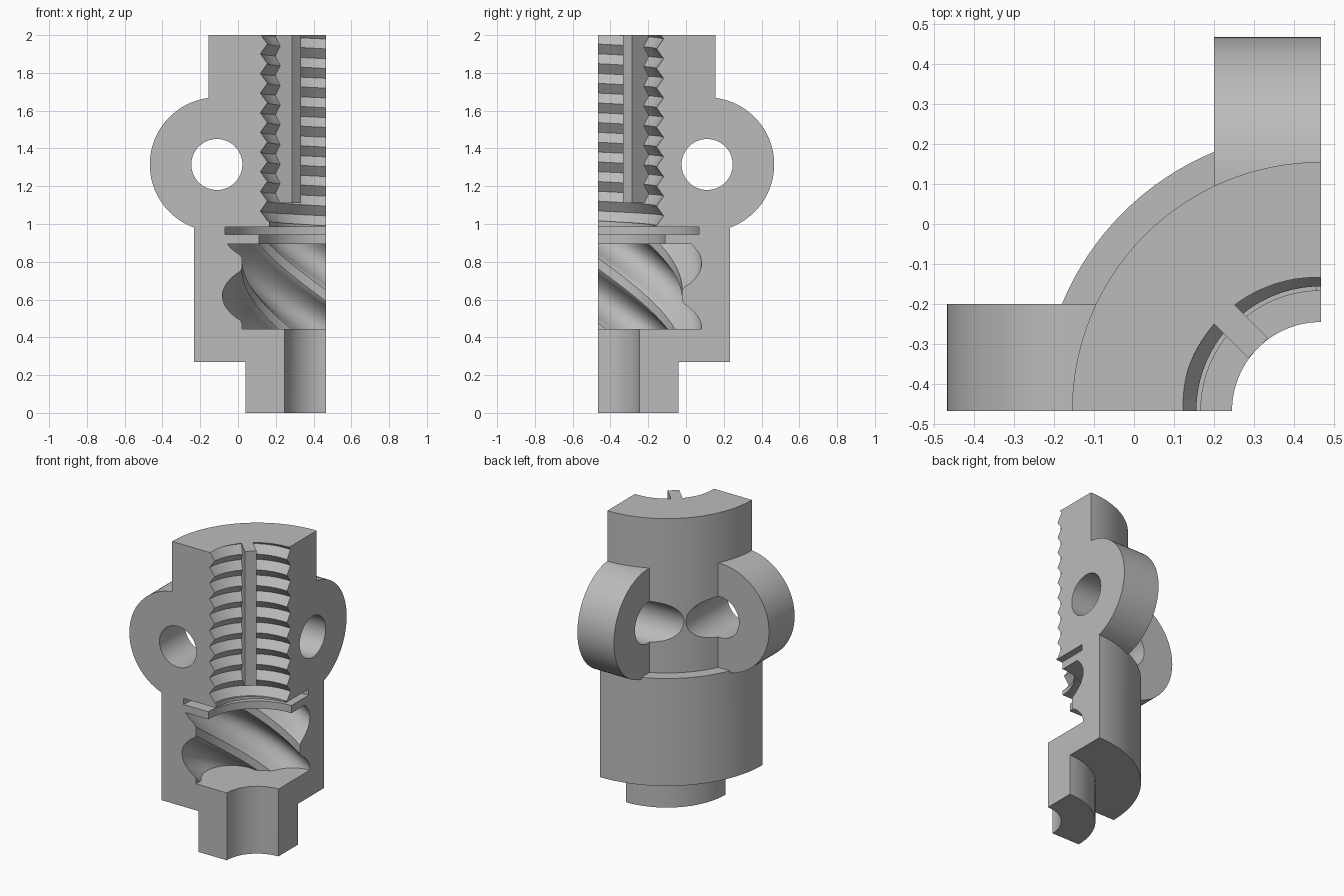
import bpy, bmesh
from math import sin, cos, radians, sqrt, pi
from mathutils import Matrix, Vector

if "Cube" in bpy.data.objects:
    bpy.data.objects.remove(bpy.data.objects["Cube"])

AXIS = (0.467, -0.467, 0)      # turning axis of the sectioned body


def polar(r, deg, z):
    return (r * cos(radians(deg)), r * sin(radians(deg)), z)


def finish(bm, name):
    bmesh.ops.recalc_face_normals(bm, faces=bm.faces)
    me = bpy.data.meshes.new(name)
    bm.to_mesh(me)
    bm.free()
    ob = bpy.data.objects.new(name, me)
    bpy.context.collection.objects.link(ob)
    return ob


def revolve(profile, name, steps=128):
    bm = bmesh.new()
    vs = [bm.verts.new((r, 0, z)) for r, z in profile]
    es = [bm.edges.new(p) for p in zip(vs, vs[1:])]
    bmesh.ops.spin(bm, geom=vs + es, cent=(0, 0, 0), axis=(0, 0, 1),
                   angle=2 * pi, steps=steps)
    bmesh.ops.remove_doubles(bm, verts=bm.verts, dist=1e-5)
    return finish(bm, name)


def loft(rings, name, cap=True):
    """Skin closed rings of points and cap both ends."""
    bm = bmesh.new()
    vr = [[bm.verts.new(p) for p in ring] for ring in rings]
    n = len(rings[0])
    for a, b in zip(vr, vr[1:]):
        for i in range(n):
            j = (i + 1) % n
            bm.faces.new((a[i], a[j], b[j], b[i]))
    bm.faces.new(vr[0])
    bm.faces.new(vr[-1])
    return finish(bm, name)


def box(lo, hi, name, turn=0):
    bm = bmesh.new()
    bmesh.ops.create_cube(bm, size=1)
    lo, hi = Vector(lo), Vector(hi)
    mat = Matrix.Translation((lo + hi) / 2) @ Matrix.Diagonal((*(hi - lo), 1))
    bm.transform(Matrix.Rotation(radians(turn), 4, 'Z') @ mat)
    return finish(bm, name)


def disc(radius, start, end, swap, name):
    """Cylinder across the ear centre, along y or (swapped) along x."""
    rings = []
    for d in (start, end):
        ring = [(-0.579 + radius * cos(2 * pi * i / 96), d,
                 1.315 + radius * sin(2 * pi * i / 96)) for i in range(96)]
        rings.append([(-y, -x, z) if swap else (x, y, z) for x, y, z in ring])
    return loft(rings, name)


def combine(target, tool, operation):
    mod = target.modifiers.new(operation, 'BOOLEAN')
    mod.operation, mod.solver, mod.object = operation, 'EXACT', tool
    bpy.context.view_layer.update()
    graph = bpy.context.evaluated_depsgraph_get()
    me = bpy.data.meshes.new_from_object(target.evaluated_get(graph))
    target.modifiers.clear()
    target.data = me
    bpy.data.objects.remove(tool)


# Stepped outer body with two pierced ears
body = revolve([(0, 0), (.427, 0), (.427, .27), (.70, .27), (.70, .98),
                (.622, .98), (.622, 2.1), (0, 2.1)], "sectioned_housing")
for swap in (False, True):
    combine(body, disc(.355, -.1, .267, swap, "ear"), 'UNION')
for swap in (False, True):
    combine(body, disc(.135, -.2, 1, swap, "ear_hole"), 'DIFFERENCE')

# Shaft bore, lip and ring groove
combine(body, revolve([(0, -.1), (.222, -.1), (.222, .6), (.357, .6),
                       (.357, .945), (.537, .945), (.537, .985), (.3, .985),
                       (.3, 2.3), (0, 2.3)], "bore"), 'DIFFERENCE')


# Helical gear chamber with six rounded lobes
def lobe_radius(deg):
    d = radians((deg + 30) % 60 - 30)
    c, rho = .367, .183
    return max(.447, c * cos(d) + sqrt(max(0, rho ** 2 - (c * sin(d)) ** 2)))


rings = []
for k in range(25):
    z = .445 + .45 * k / 24
    twist = 180 + 174 * (z - .62)
    rings.append([polar(lobe_radius(i * 2.5), i * 2.5 + twist, z)
                  for i in range(144)])
combine(body, loft(rings, "gear_chamber"), 'DIFFERENCE')

# Screw thread, swept over the visible sector
PITCH = .104
rings = []
for deg in range(70, 201, 2):
    top = 2.005 + PITCH * (deg - 180) / 360 + PITCH
    ring = [polar(.1, deg, top)]
    for i in range(22):
        ring.append(polar(.311 if i % 2 else .348, deg, top - i * PITCH / 2))
    ring.append(polar(.1, deg, top - 21 * PITCH / 2))
    rings.append(ring)
combine(body, loft(rings, "thread_cutter"), 'DIFFERENCE')

# Key rib standing in the threaded bore
combine(body, box((.222, -.035, 1.11), (.45, .035, 2.1), "key_rib", 135), 'UNION')

# Keep one quarter
combine(body, box((-2, 0, -1), (0, 2, 2), "quarter"), 'INTERSECT')
body.data.transform(Matrix.Translation(AXIS))

# Grey finish
grey = bpy.data.materials.new("plain_grey")
grey.use_nodes = True
colour = (.5, .5, .5, 1)
grey.diffuse_color = colour
grey.node_tree.nodes["Principled BSDF"].inputs["Base Color"].default_value = colour
body.data.materials.clear()
body.data.materials.append(grey)
for p in body.data.polygons:
    p.material_index = 0

bpy.ops.object.select_all(action='DESELECT')
body.select_set(True)
bpy.context.view_layer.objects.active = body
bpy.ops.object.shade_smooth_by_angle(angle=radians(25))
